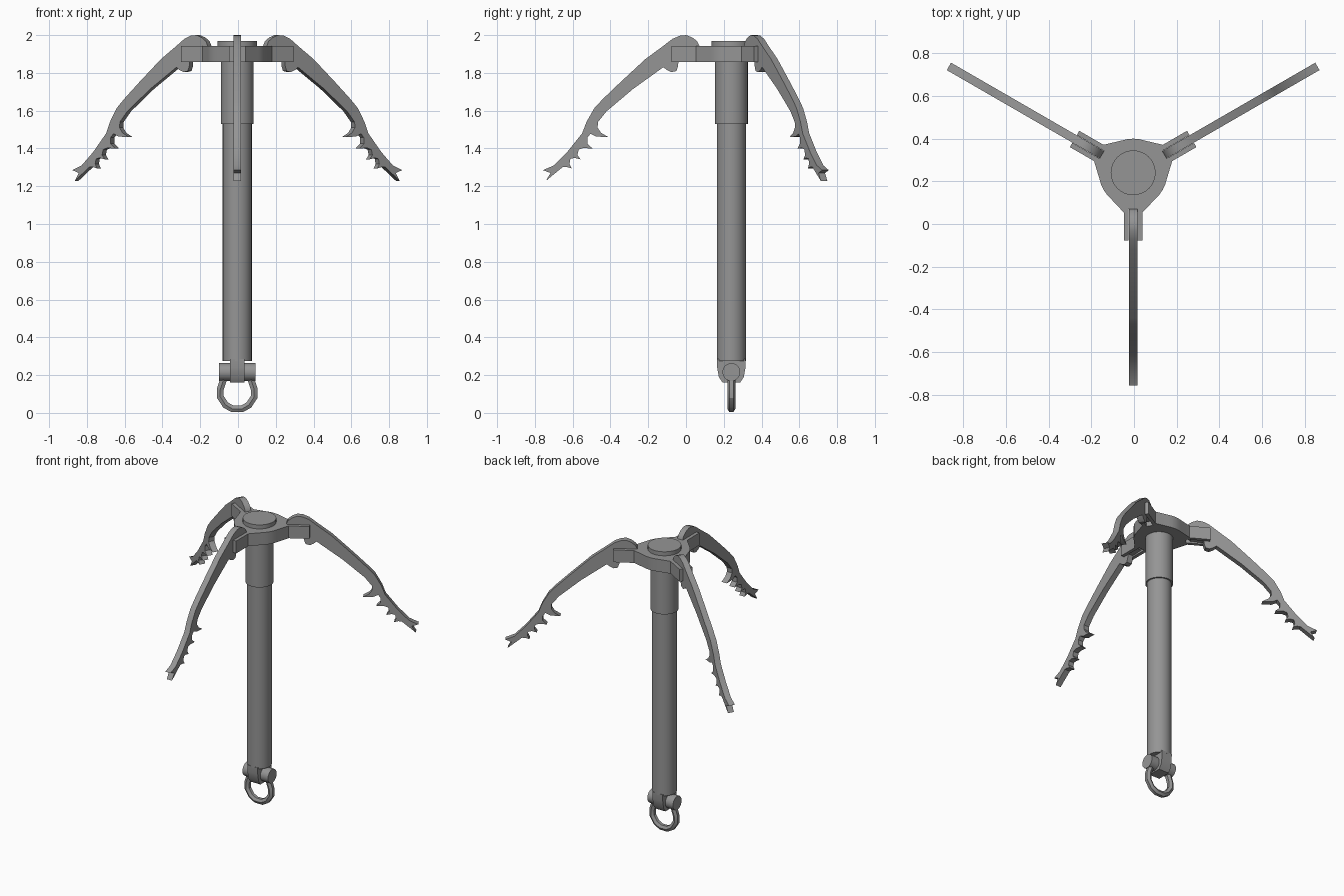
import bpy, bmesh
from math import pi, radians, cos, sin
from mathutils import Matrix, Vector

if "Cube" in bpy.data.objects:
    bpy.data.objects.remove(bpy.data.objects["Cube"])

AXIS = Vector((-0.004, 0.24, 0))
STEEL = bpy.data.materials.new("dark_steel")
STEEL.diffuse_color = (0.3, 0.3, 0.3, 1)
STEEL.use_nodes = True
STEEL.node_tree.nodes["Principled BSDF"].inputs["Base Color"].default_value = STEEL.diffuse_color


def finish(ob):
    """Dark grey material and smooth shading with sharp edges kept."""
    ob.data.materials.append(STEEL)
    bpy.ops.object.select_all(action='DESELECT')
    ob.select_set(True)
    bpy.context.view_layer.objects.active = ob
    bpy.ops.object.shade_smooth_by_angle(angle=radians(30))


def prism(name, pts, thick, matrix):
    """Extrude a 2D outline (local XY) symmetrically along local Z."""
    bm = bmesh.new()
    face = bm.faces.new([bm.verts.new((u, v, -thick / 2)) for u, v in pts])
    ext = bmesh.ops.extrude_face_region(bm, geom=[face])["geom"]
    bmesh.ops.translate(bm, vec=(0, 0, thick),
                        verts=[g for g in ext if isinstance(g, bmesh.types.BMVert)])
    bmesh.ops.transform(bm, matrix=matrix, verts=bm.verts)
    bmesh.ops.recalc_face_normals(bm, faces=bm.faces)
    me = bpy.data.meshes.new(name)
    bm.to_mesh(me)
    bm.free()
    ob = bpy.data.objects.new(name, me)
    bpy.context.collection.objects.link(ob)
    finish(ob)


def cylinder(name, r, depth, loc, rot=(0, 0, 0)):
    bpy.ops.mesh.primitive_cylinder_add(vertices=32, radius=r, depth=depth,
                                        location=AXIS + Vector(loc), rotation=rot)
    bpy.context.object.name = name
    finish(bpy.context.object)


def post(name, r, z0, z1):
    cylinder(name, r, z1 - z0, (0, 0, (z0 + z1) / 2))


# Shaft, collar sleeve and top cap
post("shaft", 0.077, 0.275, 1.56)
post("sleeve", 0.087, 1.53, 1.87)
post("top_cap", 0.105, 1.90, 1.97)

# Hub plate with three forked brackets
outline = []
for k in range(3):
    a = radians(-90 + 120 * k)
    for u, v in [(0.186, -0.044), (0.317, -0.044), (0.317, -0.021), (0.17, -0.021),
                 (0.17, 0.021), (0.317, 0.021), (0.317, 0.044), (0.186, 0.044)]:
        outline.append((u * cos(a) - v * sin(a), u * sin(a) + v * cos(a)))
    for d in (42, 50, 60, 70, 78):
        b = a + radians(d)
        outline.append((0.16 * cos(b), 0.16 * sin(b)))
prism("hub", outline, 0.085, Matrix.Translation(AXIS + Vector((0, 0, 1.9))))

# Toothed hook arm: outline as (radius, height)
arm = [(.168, 1.94), (.18, 1.967), (.206, 1.987), (.238, 2), (.272, 1.997),
       (.312, 1.98), (.36, 1.943), (.455, 1.873), (.587, 1.751), (.68, 1.662),
       (.725, 1.614), (.767, 1.54), (.79, 1.48), (.87, 1.38), (.94, 1.31),
       (.997, 1.285), (.957, 1.27), (.982, 1.228),
       # teeth, from the tip inward
       (.931, 1.27), (.892, 1.302), (.872, 1.302), (.845, 1.294), (.857, 1.318),
       (.852, 1.345), (.83, 1.35), (.798, 1.342), (.815, 1.365), (.808, 1.394),
       (.785, 1.402), (.735, 1.4), (.762, 1.425), (.762, 1.458), (.745, 1.478),
       (.715, 1.463), (.651, 1.46), (.69, 1.483), (.708, 1.51), (.706, 1.54),
       # underside and stop lug
       (.66, 1.597), (.52, 1.715), (.36, 1.83), (.341, 1.815), (.317, 1.804),
       (.291, 1.81), (.282, 1.835), (.28, 1.865), (.2, 1.87), (.168, 1.9)]
for k, side in enumerate(("front", "right", "left")):
    m = (Matrix.Translation(AXIS) @ Matrix.Rotation(radians(-90 + 120 * k), 4, 'Z')
         @ Matrix.Rotation(pi / 2, 4, 'X'))
    prism("hook_arm_" + side, arm, 0.04, m)

# Bottom tongue and cross pin
half = [(0.076, 0.285), (0.075, 0.24), (0.066, 0.19), (0.046, 0.16)]
tongue = half + [(-u, v) for u, v in reversed(half)]
facing_x = Matrix(((0, 0, 1, 0), (1, 0, 0, 0), (0, 1, 0, 0), (0, 0, 0, 1)))
prism("tongue", tongue, 0.078, Matrix.Translation(AXIS) @ facing_x)
cylinder("cross_pin", 0.047, 0.195, (0, 0, 0.216), (0, pi / 2, 0))

# Shackle ring hanging from the pin
path = [(0.068, 0.19), (0.09, 0.125), (0.09, 0.085), (0.062, 0.042), (0.025, 0.021)]
path += [(-x, z) for x, z in reversed(path)]
cu = bpy.data.curves.new("ring", 'CURVE')
cu.dimensions = '3D'
cu.bevel_depth = 0.021
cu.bevel_resolution = 1
cu.use_fill_caps = True
sp = cu.splines.new('POLY')
sp.points.add(len(path) - 1)
for p, (x, z) in zip(sp.points, path):
    p.co = (AXIS.x + x, AXIS.y, z, 1)
ring = bpy.data.objects.new("ring", cu)
bpy.context.collection.objects.link(ring)
bpy.ops.object.select_all(action='DESELECT')
ring.select_set(True)
bpy.context.view_layer.objects.active = ring
bpy.ops.object.convert(target='MESH')
finish(bpy.context.object)
